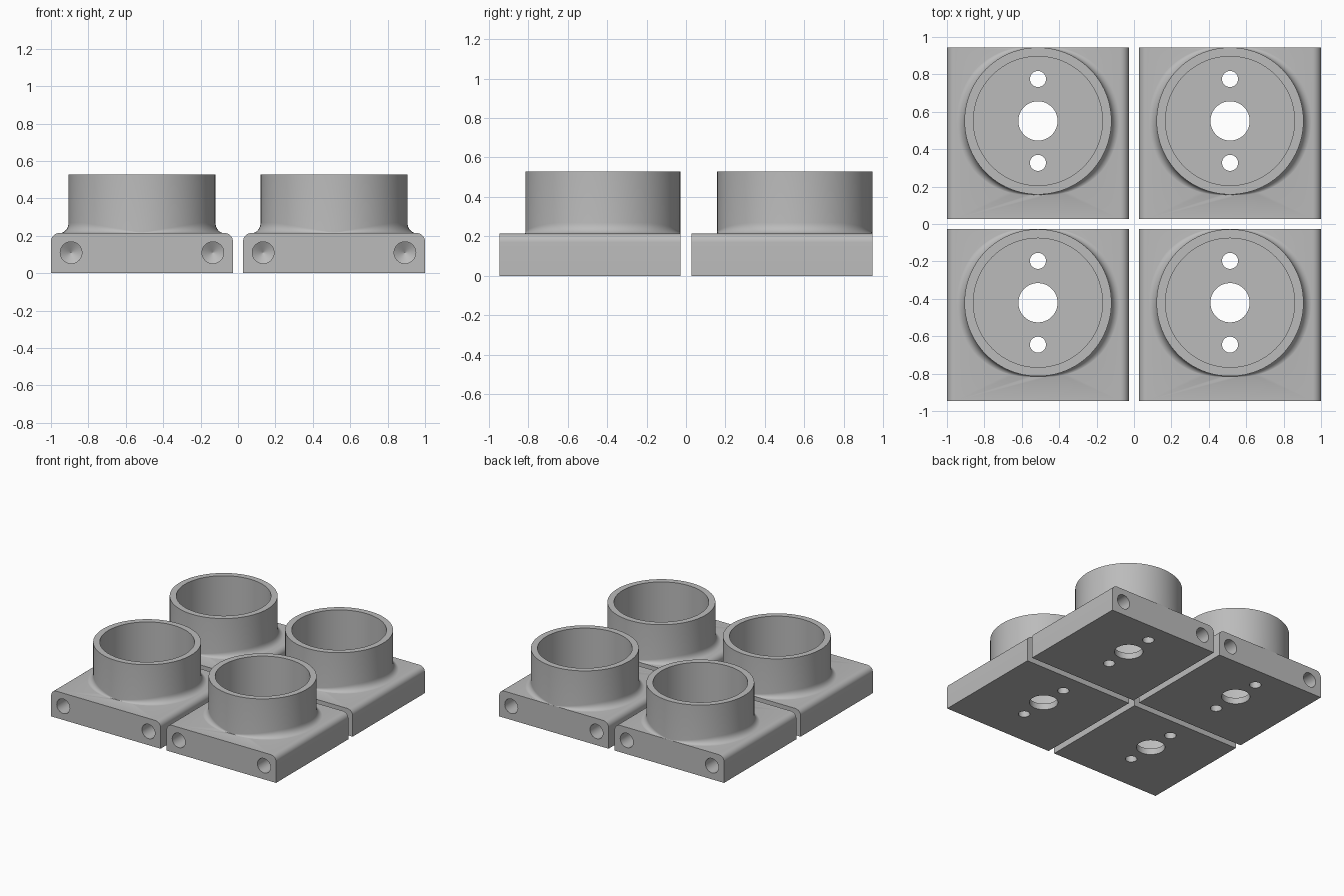
import bpy, bmesh, math
from mathutils import Matrix

if "Cube" in bpy.data.objects:
    bpy.data.objects.remove(bpy.data.objects["Cube"])

HX, HY = 0.4865, 0.459          # plate half width and half depth
TOP, HEIGHT = 0.215, 0.528      # plate top, cup rim
R_OUT, R_IN, FLOOR = 0.393, 0.345, 0.05
CUP_Y = HY - R_OUT - 0.001      # cup sits against the back edge
EDGE = 0.046                    # rounded plate edge and fillet size
SEG = 96

grey = bpy.data.materials.new("grey plastic")
grey.diffuse_color = (0.5, 0.5, 0.5, 1)
grey.use_nodes = True
grey.node_tree.nodes["Principled BSDF"].inputs["Base Color"].default_value = grey.diffuse_color


def finish(bm, name):
    bmesh.ops.recalc_face_normals(bm, faces=bm.faces)
    mesh = bpy.data.meshes.new(name)
    bm.to_mesh(mesh)
    bm.free()
    mesh.materials.append(grey)
    ob = bpy.data.objects.new(name, mesh)
    bpy.context.collection.objects.link(ob)
    return ob


def loft(rings, name):
    """Closed solid through a list of point rings."""
    bm = bmesh.new()
    loops = [[bm.verts.new(p) for p in ring] for ring in rings]
    for a, b in zip(loops, loops[1:]):
        n = len(a)
        for i in range(n):
            bm.faces.new((a[i], a[(i + 1) % n], b[(i + 1) % n], b[i]))
    bm.faces.new(loops[0])
    bm.faces.new(loops[-1])
    return finish(bm, name)


def circle(r, z, n=SEG):
    return [(r * math.cos(2 * math.pi * i / n), r * math.sin(2 * math.pi * i / n), z)
            for i in range(n)]


def combine(target, tool, operation):
    mod = target.modifiers.new("bool", 'BOOLEAN')
    mod.object, mod.operation, mod.solver = tool, operation, 'EXACT'
    bpy.context.view_layer.objects.active = target
    bpy.ops.object.modifier_apply(modifier=mod.name)
    bpy.data.objects.remove(tool)


# Plate: end profile with rounded upper side edges, extruded front to back
arc = [(HX - EDGE + EDGE * math.cos(a), TOP - EDGE + EDGE * math.sin(a))
       for a in (math.pi / 2 * i / 10 for i in range(11))]
profile = [(HX, 0)] + arc + [(-x, z) for x, z in reversed(arc)] + [(-HX, 0)]
base = loft([[(x, y, z) for x, z in profile] for y in (-HY, HY)], "cup_plate")


# Cup body with a fillet that is full at the sides and fades at front and back
def fillet_ring(t):
    ring = []
    for i in range(SEG):
        a = 2 * math.pi * i / SEG
        f = max(0.003, EDGE * min(1, 1.25 * abs(math.cos(a))) ** 0.9)
        r = R_OUT + f * (1 - math.sin(t))
        z = TOP - 0.0005 + 1.2 * f * (1 - math.cos(t))
        y = min(CUP_Y + r * math.sin(a), HY - 0.0005)
        ring.append((r * math.cos(a), y, z))
    return ring


fillet = [fillet_ring(math.pi / 2 * i / 8) for i in range(9)]
foot = [(x, y, 0.19) for x, y, z in circle(R_OUT - 0.02, 0)]
foot = [(x, y + CUP_Y, z) for x, y, z in foot]
rim = [(x, y + CUP_Y, z) for x, y, z in circle(R_OUT, HEIGHT)]
combine(base, loft([foot] + fillet + [rim], "cup_body"), 'UNION')


# Pocket, centre hole and two screw holes
def bore(x, y, r, z0, z1, n):
    tool = loft([circle(r, z0, n), circle(r, z1, n)], "bore")
    tool.data.transform(Matrix.Translation((x, y, 0)))
    combine(base, tool, 'DIFFERENCE')


bore(0, CUP_Y, R_IN, FLOOR, 1, SEG)
bore(0, CUP_Y, 0.105, -0.1, 0.12, 48)
for s in (-1, 1):
    bore(0, CUP_Y + s * 0.224, 0.043, -0.1, 0.12, 32)

# Blind pin holes with cone tips in the front and back faces
for sx in (-1, 1):
    for sy in (-1, 1):
        pin = loft([circle(0.058, -0.05, 32), circle(0.058, 0.17, 32),
                    circle(0.001, 0.205, 32)], "pin_bore")
        pin.data.transform(Matrix.Translation((sx * 0.379, sy * HY, 0.11))
                           @ Matrix.Rotation(sy * math.pi / 2, 4, 'X'))
        combine(base, pin, 'DIFFERENCE')

bpy.ops.object.select_all(action='DESELECT')
base.select_set(True)
bpy.context.view_layer.objects.active = base
bpy.ops.object.shade_smooth_by_angle(angle=math.radians(30))

# Four equal units in a square
units = [base] + [base.copy() for _ in range(3)]
for ob, (sx, sy) in zip(units, ((-1, -1), (1, -1), (-1, 1), (1, 1))):
    if ob is not base:
        bpy.context.collection.objects.link(ob)
    ob.location = (sx * (1 - HX), sy * 0.486, 0)
    ob.name = "cup_plate_" + ("front" if sy < 0 else "back") + ("_left" if sx < 0 else "_right")
